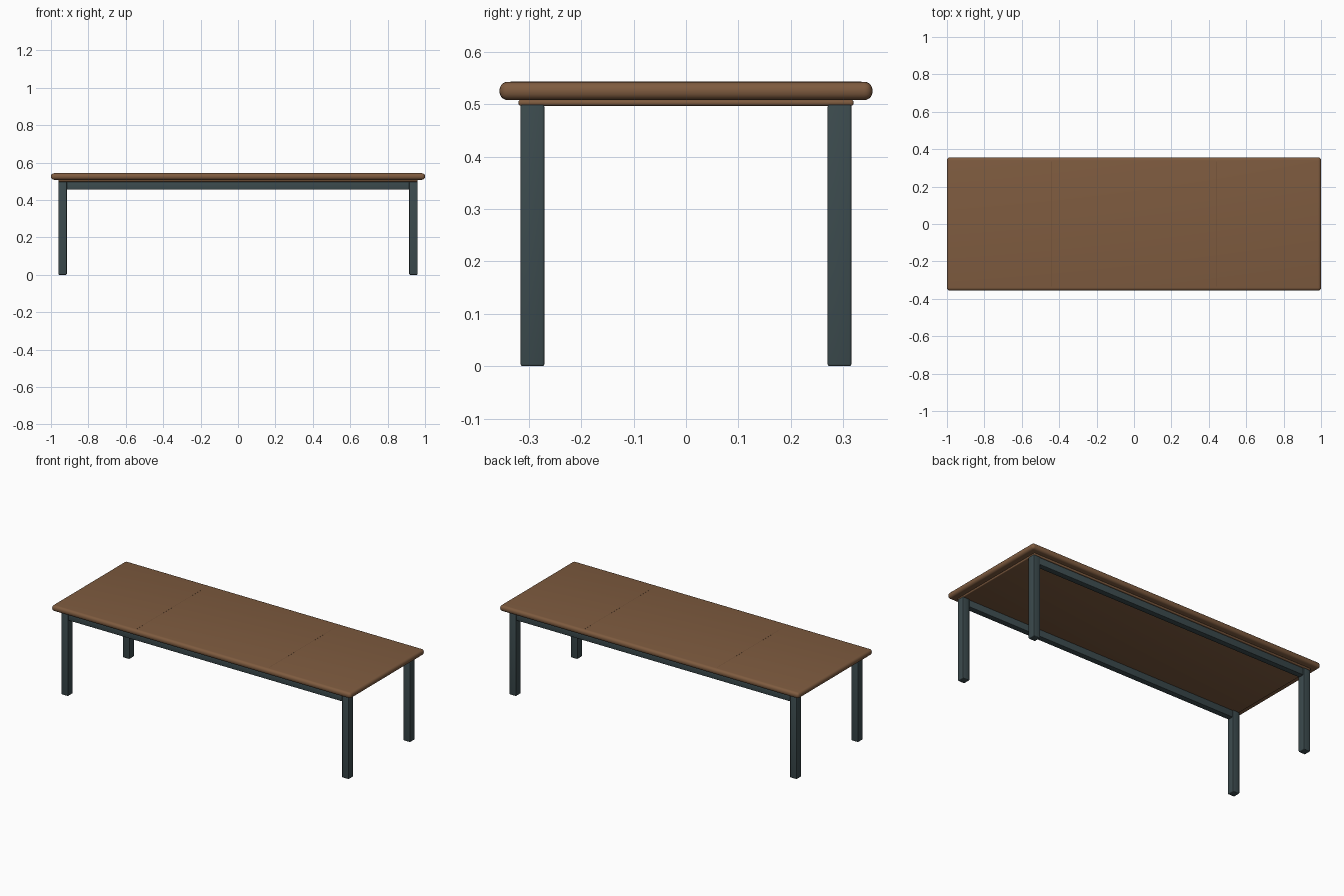
import bpy

if "Cube" in bpy.data.objects:
    bpy.data.objects.remove(bpy.data.objects["Cube"])


def material(name, color):
    m = bpy.data.materials.new(name)
    m.diffuse_color = (*color, 1)
    m.use_nodes = True
    m.node_tree.nodes["Principled BSDF"].inputs["Base Color"].default_value = m.diffuse_color
    return m


wood = material("wood", (0.21, 0.105, 0.05))
seam_wood = material("seam_wood", (0.15, 0.075, 0.037))
metal = material("metal", (0.045, 0.07, 0.076))


def box(name, lo, hi, mat, bevel=0.0, segments=3):
    """Box between two corners, with rounded edges."""
    bpy.ops.mesh.primitive_cube_add(
        size=1, location=[(a + b) / 2 for a, b in zip(lo, hi)])
    ob = bpy.context.object
    ob.name = name
    ob.scale = [b - a for a, b in zip(lo, hi)]
    bpy.ops.object.transform_apply(location=False, rotation=False, scale=True)
    ob.data.materials.append(mat)
    if bevel:
        mod = ob.modifiers.new("round", 'BEVEL')
        mod.width = bevel
        mod.segments = segments
        bpy.ops.object.modifier_apply(modifier=mod.name)
        bpy.ops.object.shade_smooth_by_angle()
    return ob


# Thick rounded top and the thinner panel below it
box("table_top", (-1, -0.356, 0.508), (1, 0.356, 0.543), wood, 0.016, 5)
box("under_panel", (-0.96, -0.32, 0.497), (0.96, 0.32, 0.509), wood, 0.005)

# Fine joint lines across the top
for side, x in (("left", -0.44), ("right", 0.44)):
    box(side + "_top_seam", (x - 0.001, -0.335, 0.535),
        (x + 0.001, 0.335, 0.5432), seam_wood)

# Legs at the four corners, with a long rail on the front and the back
for depth, sy in (("front", -1), ("back", 1)):
    for side, sx in (("left", -1), ("right", 1)):
        x, y = sx * 0.938, sy * 0.293
        box(f"{depth}_{side}_leg", (x - 0.0225, y - 0.0225, 0),
            (x + 0.0225, y + 0.0225, 0.5), metal, 0.004)
    box(f"{depth}_rail", (-0.918, sy * 0.293 - 0.0175, 0.456),
        (0.918, sy * 0.293 + 0.0175, 0.5), metal, 0.003)
